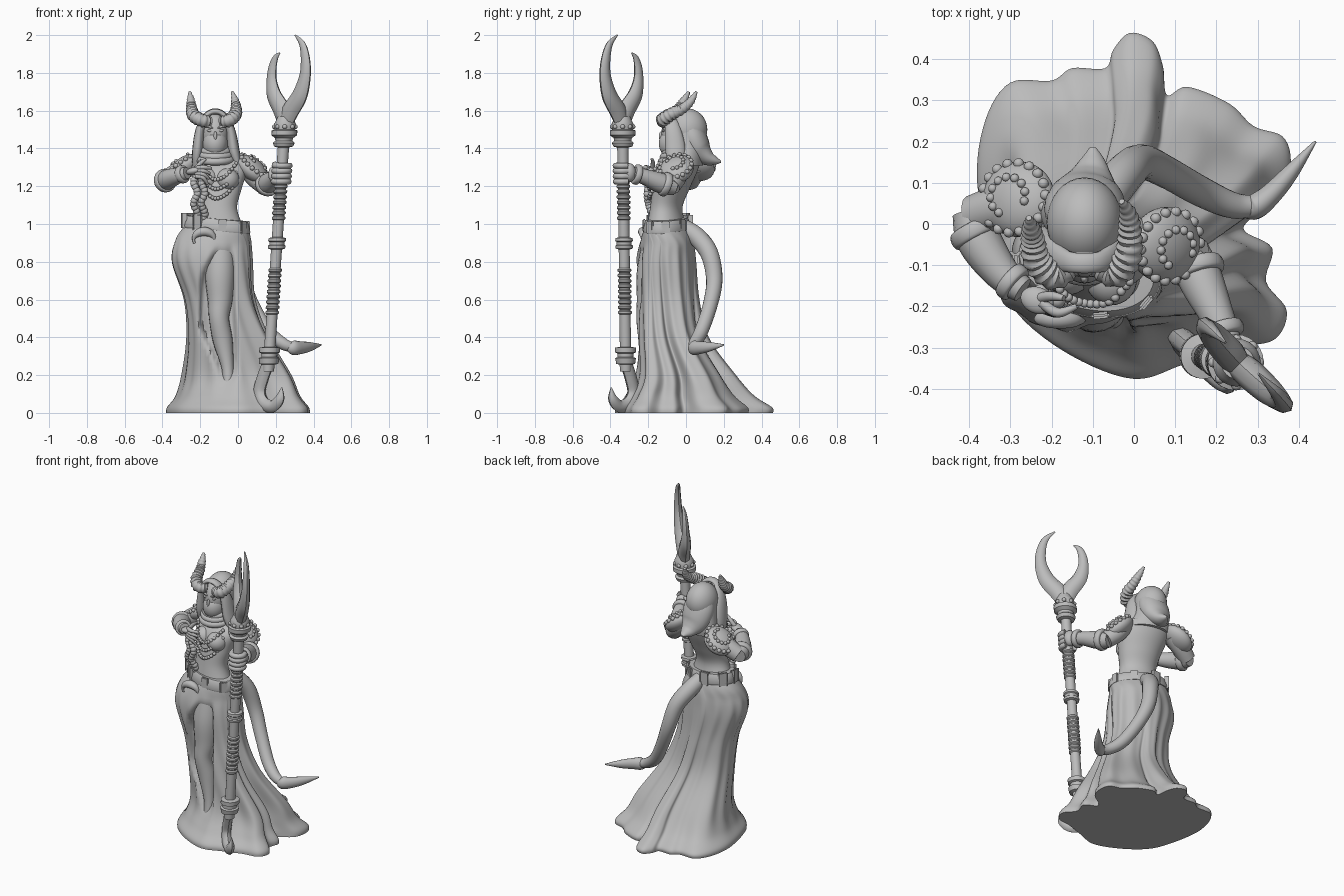
import bpy
import bmesh
import math
from math import sin, cos, pi, tau
from mathutils import Vector, Euler

default_cube = bpy.data.objects.get("Cube")
if default_cube:
    bpy.data.objects.remove(default_cube, do_unlink=True)

stone = bpy.data.materials.new("stone_grey")
stone.use_nodes = True
stone.diffuse_color = (.5, .5, .5, 1)
stone.node_tree.nodes["Principled BSDF"].inputs["Base Color"].default_value = stone.diffuse_color


def finish(name, bm, angle=50):
    bmesh.ops.recalc_face_normals(bm, faces=bm.faces)
    mesh = bpy.data.meshes.new(name)
    bm.to_mesh(mesh)
    bm.free()
    mesh.materials.append(stone)
    mesh.shade_smooth()
    mesh.set_sharp_from_angle(angle=math.radians(angle))
    bpy.context.collection.objects.link(bpy.data.objects.new(name, mesh))


def spline(points, steps, closed=False):
    """Smooth curve through points of any dimension."""
    count = len(points)
    result = []
    for i in range(count if closed else count - 1):
        a, b, c, d = [Vector(points[(i + k) % count if closed else min(max(i + k, 0), count - 1)])
                      for k in (-1, 0, 1, 2)]
        for s in range(steps):
            t = s / steps
            result.append((b * 2 + (c - a) * t + (a * 2 - b * 5 + c * 4 - d) * t * t
                           + (b * 3 - a - c * 3 + d) * t ** 3) * .5)
    if not closed:
        result.append(Vector(points[-1]))
    return result


def skin(name, rings, angle=50):
    """Closed surface over a stack of rings."""
    bm = bmesh.new()
    rows = [[bm.verts.new(p) for p in ring] for ring in rings]
    for low, high in zip(rows, rows[1:]):
        for i in range(len(low)):
            bm.faces.new((low[i - 1], low[i], high[i], high[i - 1]))
    bm.faces.new(rows[0])
    bm.faces.new(rows[-1])
    finish(name, bm, angle)


def tube(name, points, up=(0, 0, 1), flat=1, sides=14, steps=6, ridge=0):
    """Swept tube; each point is x, y, z, radius."""
    path = spline(points, steps)
    rings = []
    for i, p in enumerate(path):
        tangent = path[min(i + 1, len(path) - 1)].xyz - path[max(i - 1, 0)].xyz
        side = tangent.cross(Vector(up)).normalized()
        over = side.cross(tangent).normalized()
        r = max(p[3], .002) * (1 + ridge * sin(i * pi / 2))
        rings.append([p.xyz + side * cos(k * tau / sides) * r + over * sin(k * tau / sides) * r * flat
                      for k in range(sides)])
    skin(name, rings)


def loft(name, rows, turn=0, tilt=0, steps=6, sides=48):
    """Stacked ellipses; each row is x, y, z, half width, half depth."""
    rings = []
    for x, y, z, wide, deep in spline(rows, steps):
        ring = []
        for k in range(sides):
            a, b = wide * cos(k * tau / sides), deep * sin(k * tau / sides)
            ring.append((x + a * cos(turn) - b * sin(turn), y + a * sin(turn) + b * cos(turn), z + tilt * a))
        rings.append(ring)
    skin(name, rings)


def blob(name, centre, size, turn=(0, 0, 0)):
    bm = bmesh.new()
    bmesh.ops.create_uvsphere(bm, u_segments=32, v_segments=18, radius=1)
    rotation = Euler(turn).to_matrix()
    for v in bm.verts:
        v.co = Vector(centre) + rotation @ Vector([c * s for c, s in zip(v.co, size)])
    finish(name, bm)


def beads(name, points, radius):
    bm = bmesh.new()
    for p in points:
        made = bmesh.ops.create_icosphere(bm, subdivisions=2, radius=radius)
        bmesh.ops.translate(bm, verts=made["verts"], vec=Vector(p))
    finish(name, bm)


def bump(value, low, high, soft):
    """One between low and high, fading to zero across soft."""
    t = min(max(min(value - low, high - value) / soft, 0), 1)
    return t * t * (3 - 2 * t)


# Gown skirt: ellipses at the hips blending into a lobed hem, with a front slit
twist = -.3
hem = [(.38, .15), (.36, .21), (.29, .235), (.23, .29), (.13, .33), (.08, .31), (.07, .38), (.045, .44),
       (-.01, .46), (-.05, .42), (-.07, .375), (-.15, .375), (-.2, .345), (-.3, .34), (-.36, .25),
       (-.38, .1), (-.34, -.1), (-.28, -.22), (-.15, -.32), (0, -.375), (.12, -.34), (.24, -.3),
       (.34, -.28), (.37, -.21), (.32, -.14), (.335, -.06), (.27, -.02), (.28, .01), (.36, .07)]
hem_shape = [Vector((p.x / .38, (p.y - .04) / .415)) for p in spline(hem, 6, True)]
# x, y, z, half width, half depth, lobe blend
profile = [(0, .04, 0, .38, .415, 1), (0, .04, .03, .375, .41, 1), (0, .02, .09, .33, .34, 1),
           (-.005, 0, .2, .29, .265, 1), (-.05, -.07, .4, .22, .19, .8), (-.095, -.095, .6, .19, .165, .45),
           (-.135, -.105, .8, .215, .157, .2), (-.13, -.1, .92, .2, .138, .08),
           (-.115, -.1, 1, .165, .105, 0)]
rings = []
for x, y, z, wide, deep, blend in spline(profile, 6):
    ring = []
    turn = twist * bump(z, .88, 2, .12)
    for n in hem_shape:
        theta = math.atan2(n.y, n.x)
        p = n.normalized().lerp(n, blend) * (1 + .02 * sin(theta * 15 + z * 2) * bump(z, .02, .98, .2))
        px = x + wide * p.x * cos(turn) - deep * p.y * sin(turn)
        py = y + wide * p.x * sin(turn) + deep * p.y * cos(turn)
        if n.y < 0:
            py += .06 * bump(px, -.09 - .12 * bump(z, .15, 1, .35), .01 - z * .03, .025) * bump(z, .14, .9, .15)
        ring.append((px, py, z))
    rings.append(ring)
skin("gown_skirt", rings, 70)

# Leg showing through the slit
tube("front_leg", [(-.09, -.15, .95, .07), (-.095, -.18, .75, .08), (-.095, -.195, .6, .066),
                   (-.1, -.21, .5, .053), (-.08, -.2, .38, .052), (-.055, -.215, .24, .032),
                   (-.05, -.23, .12, .03)], up=(0, 1, 0), sides=20)

# Torso, neck and bust
loft("torso", [(-.12, -.1, .97, .16, .104), (-.115, -.105, 1.08, .113, .083), (-.105, -.08, 1.18, .125, .093),
               (-.1, -.045, 1.28, .15, .1), (-.1, 0, 1.35, .14, .07), (-.11, -.01, 1.39, .06, .055),
               (-.12, -.02, 1.45, .05, .05)], turn=twist)
for name, x, y in (("bust_left", -.055, -.135), ("bust_right", -.16, -.11)):
    blob(name, (x, y, 1.235), (.062, .062, .06))

# Belt with plates and a crescent buckle
loft("belt", [(-.115, -.1, z, w, w - .064) for z, w in
              ((.965, .16), (.966, .182), (.975, .186), (1.02, .174), (1.03, .168), (1.031, .15))],
     turn=twist, tilt=-.1, steps=1)
spin = Euler((0, 0, twist)).to_matrix()
for i in range(8):
    a = (i + .5) * tau / 8
    bm = bmesh.new()
    bmesh.ops.create_cube(bm, size=1)
    for v in bm.verts:
        local = Euler((0, 0, a)).to_matrix() @ Vector((v.co.x * .016, v.co.y * .045, v.co.z * .07))
        local += Vector((.178 * cos(a), .115 * sin(a), 1 - .02 * cos(a)))
        v.co = Vector((-.115, -.1, 0)) + spin @ local
    bmesh.ops.bevel(bm, geom=bm.edges[:], offset=.005, segments=2, affect="EDGES")
    finish("belt_plate", bm)
tube("crescent_buckle", [(-.18 - .055 * cos(a), -.23, .915 + .045 * sin(a), .006 + .018 * max(sin(a), 0))
                         for a in [i * pi / 6 - .4 for i in range(8)]], up=(0, 1, 0))

# Head, veil, cowl and hood
blob("face", (-.12, -.05, 1.48), (.07, .08, .105))
blob("veil", (-.12, -.068, 1.425), (.066, .076, .08), (.15, 0, 0))
blob("nose", (-.12, -.132, 1.465), (.009, .012, .025))
for side in (-1, 1):
    blob("brow", (-.12 + side * .033, -.118, 1.515), (.03, .012, .007), (0, -side * .35, 0))
    blob("eye", (-.12 + side * .03, -.118, 1.494), (.016, .008, .007), (0, -side * .2, 0))
blob("hood_crown", (-.12, .005, 1.5), (.092, .108, .112))
tube("hood_tail", [(-.12, .005, 1.54, .08), (-.12, .035, 1.46, .098), (-.115, .07, 1.39, .088),
                   (-.105, .115, 1.35, .055), (-.1, .155, 1.335, .03), (-.1, .185, 1.33, .008)],
     up=(0, 1, .3), flat=.75, sides=24)
tube("hood_rim", [(-.225, -.04, 1.28, .014), (-.215, -.055, 1.38, .028), (-.2, -.07, 1.5, .024),
                  (-.165, -.09, 1.575, .015), (-.12, -.095, 1.595, .014), (-.075, -.09, 1.575, .015),
                  (-.04, -.07, 1.5, .024), (-.02, -.055, 1.38, .03), (.01, -.06, 1.29, .016)],
     up=(0, 1, 0), flat=1.8)
loft("hood_drape", [(-.12, .01, 1.5, .09, .09), (-.12, .01, 1.42, .1, .085), (-.11, .01, 1.35, .12, .08),
                    (-.1, .01, 1.31, .12, .075)], turn=twist)
for level, reach in ((1.345, .09), (1.37, .08), (1.392, .07)):
    tube("cowl_fold", [(-.12 + reach * cos(a), -.04 + reach * sin(a), level + .015 * sin(a), .02)
                       for a in [i * tau / 10 for i in range(11)]])

# Ridged horns sweeping out, back and up
tube("horn_right", [(-.15, -.1, 1.54, .028), (-.195, -.125, 1.55, .034), (-.235, -.09, 1.575, .033),
                    (-.245, -.04, 1.61, .028), (-.25, -.01, 1.655, .021), (-.255, .015, 1.7, .007)],
     up=(.3, .3, 1), steps=12, ridge=.09)
tube("horn_left", [(-.09, -.1, 1.54, .028), (-.045, -.12, 1.55, .034), (-.015, -.08, 1.58, .033),
                   (-.01, -.02, 1.61, .028), (-.015, .025, 1.65, .021), (-.03, .055, 1.7, .007)],
     up=(-.3, .3, 1), steps=12, ridge=.09)

# Arms with cuffs
tube("upper_arm_left", [(.04, -.04, 1.31, .052), (.09, -.05, 1.25, .054), (.145, -.08, 1.2, .05)], up=(0, 1, 0))
tube("forearm_left", [(.135, -.06, 1.195, .045), (.16, -.13, 1.215, .054), (.2, -.22, 1.25, .042),
                      (.225, -.29, 1.27, .036)])
tube("upper_arm_right", [(-.24, .05, 1.32, .055), (-.32, .04, 1.27, .055), (-.39, .02, 1.225, .05)], up=(0, 1, 0))
tube("forearm_right", [(-.395, .03, 1.225, .046), (-.375, -.04, 1.235, .054), (-.32, -.12, 1.255, .043),
                       (-.27, -.16, 1.27, .032)])


def cuff(name, start, direction, radius):
    start, direction = Vector(start), Vector(direction)
    tube(name, [(*(start + direction * t), radius * s)
                for t, s in ((-.5, .85), (-.4, 1), (0, 1.06), (.4, 1), (.5, .85))], steps=3, sides=20)


cuff("elbow_cuff_left", (.155, -.11, 1.21), (.012, -.035, .012), .062)
cuff("wrist_cuff_left", (.213, -.26, 1.262), (.01, -.03, .008), .052)
cuff("elbow_cuff_right", (-.385, -.02, 1.23), (.018, -.035, .006), .06)
cuff("wrist_cuff_right", (-.295, -.14, 1.263), (.024, -.02, .008), .046)

# Raised right hand with spread fingers
blob("palm_right", (-.235, -.185, 1.28), (.042, .032, .02), (0, -.2, -.4))
for i in range(4):
    drop = i * .014
    tube("finger_right", [(-.225, -.19 - drop / 3, 1.295 - drop, .012),
                          (-.185, -.215, 1.3 - drop * 1.3, .012),
                          (-.14 - drop / 2, -.2, 1.295 - drop * 2, .007)], sides=10)
tube("thumb_right", [(-.23, -.18, 1.285, .013), (-.2, -.175, 1.32, .012), (-.17, -.18, 1.345, .007)], up=(0, 1, 0))


# Staff shaft with collars and wrappings on a slightly leaning axis
def axis(z):
    return Vector((.145 + .068 * z, -.316 - .013 * z, z))


shaft = [(.22, .03), (.255, .032), (.26, .05), (.29, .055), (.295, .042), (.315, .042), (.32, .055),
         (.345, .055), (.35, .03), (.865, .029), (.87, .045), (.885, .047), (.89, .04), (.905, .04),
         (.91, .047), (.925, .045), (.93, .029), (1.405, .03), (1.41, .05), (1.43, .058), (1.44, .045),
         (1.455, .048), (1.47, .068), (1.495, .068), (1.5, .055), (1.53, .058), (1.545, .05), (1.57, .04)]
for start, count in ((.52, 9), (1.02, 7)):
    for i in range(count):
        z = start + i * .028
        shaft += [(z, .029), (z + .006, .036), (z + .016, .036), (z + .022, .029)]
skin("staff_shaft", [[axis(z) + Vector((r * cos(k * tau / 24), r * sin(k * tau / 24), 0)) for k in range(24)]
                     for z, r in sorted(shaft)], 35)
beads("staff_studs", [axis(1.515) + Vector((.055 * cos(a), .055 * sin(a), 0))
                      for a in [i * tau / 8 for i in range(8)]], .013)


# Crescent head and bottom hook lie in one diagonal plane
def blade(name, points, flat):
    diagonal = .707
    tube(name, [(*(axis(z) + Vector((u, -u, 0)) * diagonal), r) for u, z, r in points],
         up=(1, 1, 0), flat=flat, sides=8, steps=8)


blade("crescent_long", [(0, 1.53, .045), (.035, 1.6, .053), (.095, 1.68, .048), (.125, 1.78, .036),
                        (.12, 1.87, .029), (.09, 1.95, .02), (.03, 2, .004)], .7)
blade("crescent_short", [(0, 1.53, .045), (-.03, 1.6, .053), (-.095, 1.68, .046), (-.122, 1.76, .032),
                         (-.122, 1.83, .025), (-.105, 1.88, .017), (-.075, 1.905, .004)], .7)
blade("staff_hook", [(0, .27, .035), (-.035, .19, .036), (-.055, .11, .036), (-.02, .05, .038),
                     (.05, .035, .034), (.1, .075, .028), (.11, .135, .003)], .8)

# Left hand gripping the staff
for i in range(4):
    grip = axis(1.225 + i * .028)
    tube("finger_left", [(*(grip + Vector((.04 * cos(a), .04 * sin(a), 0))), .016)
                         for a in [.6 - k * .75 for k in range(7)]], sides=10, steps=4)
blob("palm_left", (.24, -.3, 1.272), (.038, .035, .05))
tube("thumb_left", [(.215, -.29, 1.3, .016), (.195, -.325, 1.315, .015), (.215, -.37, 1.315, .01)])

# Beaded shoulder plates
for name, centre, lean in (("left", (.075, -.05, 1.29), .7), ("right", (-.28, .06, 1.3), -.6)):
    turn = (0, lean, twist)
    spin = Euler(turn).to_matrix()
    blob("shoulder_plate_" + name, centre, (.1, .092, .055), turn)

    def on_plate(a, reach):
        height = .055 * math.sqrt(1 - reach * reach)
        return Vector(centre) + spin @ Vector((.1 * reach * cos(a), .092 * reach * sin(a), height))

    beads("shoulder_beads_" + name, [on_plate(i * tau / 18, .92) for i in range(18)], .013)
    beads("shoulder_crescent_" + name, [on_plate(i * .5, .5) for i in range(10)], .011)

# Necklaces and hanging braids
for drop in (0, .05, .1):
    arc = spline([(-.2, -.12, 1.33 - drop), (-.17, -.17, 1.27 - drop), (-.12, -.192, 1.235 - drop),
                  (-.06, -.188, 1.26 - drop), (-.01, -.14, 1.32 - drop)], 4)
    beads("necklace", arc, .011)
for shift in (0, .04):
    beads("braid", [(-.225 + shift - .01 * sin(i + shift), -.165 - shift * .5 - .02 * sin(i * .3), 1.25 - i * .018)
                    for i in range(13)], .02)

# Tail with a bladed tip
tube("tail", [(-.1, -.01, .98, .045), (-.07, .06, .93, .05), (-.02, .125, .84, .048), (.02, .15, .7, .043),
              (.08, .125, .56, .039), (.16, .08, .43, .037), (.24, .045, .365, .032), (.3, .045, .345, .024)],
     up=(1, -.4, .6), sides=18)
tube("tail_tip", [(.26, .035, .355, .016), (.29, .04, .345, .038), (.33, .07, .345, .034),
                  (.38, .125, .35, .025), (.44, .2, .36, .004)], up=(-.7, .7, 0), flat=.8)
